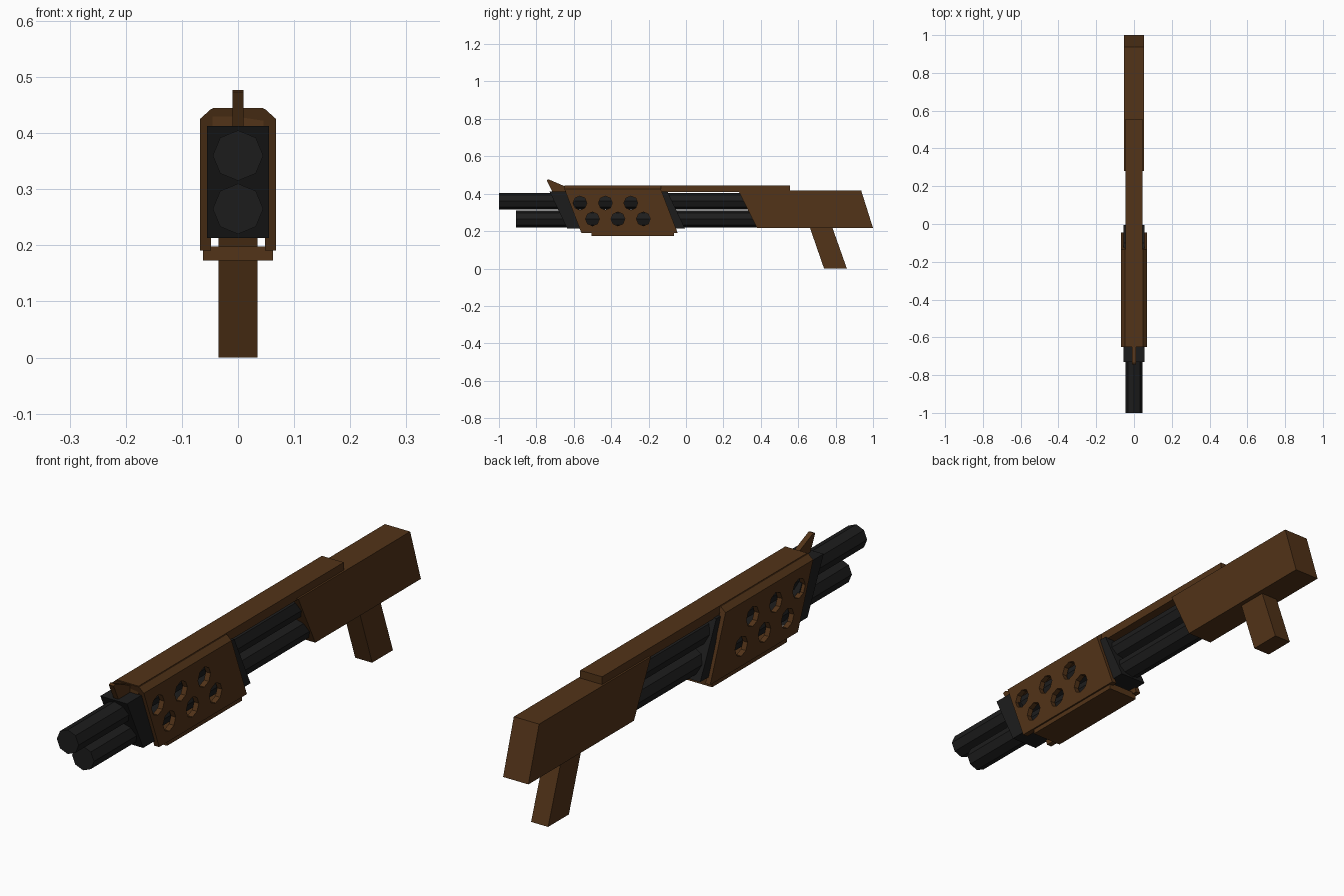
import bpy, bmesh, math

if "Cube" in bpy.data.objects:
    bpy.data.objects.remove(bpy.data.objects["Cube"])


def material(name, rgb):
    m = bpy.data.materials.new(name)
    m.diffuse_color = (*rgb, 1)
    m.use_nodes = True
    m.node_tree.nodes["Principled BSDF"].inputs["Base Color"].default_value = m.diffuse_color
    return m


WOOD = material("brown_wood", (0.084, 0.033, 0.009))
STEEL = material("dark_steel", (0.012, 0.012, 0.012))


def finish(name, bm, mat):
    bmesh.ops.recalc_face_normals(bm, faces=bm.faces)
    me = bpy.data.meshes.new(name)
    bm.to_mesh(me)
    bm.free()
    me.materials.append(mat)
    ob = bpy.data.objects.new(name, me)
    bpy.context.collection.objects.link(ob)
    return ob


def loft(name, a, b, mat):
    """Solid between two matching outlines."""
    bm = bmesh.new()
    va = [bm.verts.new(p) for p in a]
    vb = [bm.verts.new(p) for p in b]
    bm.faces.new(va)
    bm.faces.new(vb)
    n = len(va)
    for i in range(n):
        j = (i + 1) % n
        bm.faces.new((va[i], va[j], vb[j], vb[i]))
    return finish(name, bm, mat)


def slab(name, yz, half, mat):
    """Side profile given thickness across x."""
    return loft(name, [(-half, y, z) for y, z in yz], [(half, y, z) for y, z in yz], mat)


def prism(name, axis, centre, r, start, end, mat, sides=8):
    """Octagonal rod along x or y."""
    ring = [(r * math.cos(math.tau * i / sides), r * math.sin(math.tau * i / sides)) for i in range(sides)]
    if axis == 'y':
        pts = [[(centre[0] + u, t, centre[1] + v) for u, v in ring] for t in (start, end)]
    else:
        pts = [[(t, centre[0] + u, centre[1] + v) for u, v in ring] for t in (start, end)]
    return loft(name, *pts, mat)


# Barrel and magazine tube
prism("upper_barrel", 'y', (0, 0.36), 0.045, -1.0, 0.45, STEEL)
prism("lower_tube", 'y', (0, 0.265), 0.045, -0.91, 0.45, STEEL)

# Slanted clamps around both tubes
for name, y0, y1 in (("front_clamp", -0.73, -0.63), ("rear_clamp", -0.20, -0.10)):
    slab(name, [(y0, 0.413), (y1, 0.413), (y1 + 0.095, 0.213), (y0 + 0.095, 0.213)], 0.055, STEEL)

# Heat shield: inverted U with chamfered shoulders and slanted ends
half = [(0.048, 0.443), (0.068, 0.425), (0.068, 0.191), (0.048, 0.191), (0.048, 0.413)]
section = half + [(-x, z) for x, z in reversed(half)]
slant = lambda z: 0.385 * max(0, 0.425 - z)
shield = loft("heat_shield", [(x, -0.65 + slant(z), z) for x, z in section],
              [(x, -0.135 + slant(z), z) for x, z in section], WOOD)

# Two staggered rows of octagonal vent holes
bpy.context.view_layer.objects.active = shield
for row_y, z in ((-0.567, 0.35), (-0.50, 0.265)):
    for i in range(3):
        cutter = prism("vent_cutter", 'x', (row_y + i * 0.136, z), 0.037, -0.1, 0.1, WOOD)
        cutter.hide_render = True
        mod = shield.modifiers.new("vent", 'BOOLEAN')
        mod.operation = 'DIFFERENCE'
        mod.solver = 'EXACT'
        mod.object = cutter
        bpy.ops.object.modifier_apply(modifier=mod.name)
        bpy.data.objects.remove(cutter)

# Plate under the shield, top rib and front sight
slab("bottom_plate", [(-0.505, 0.173), (-0.065, 0.173), (-0.065, 0.198), (-0.505, 0.198)], 0.062, WOOD)
slab("top_rib", [(-0.648, 0.41), (0.557, 0.41), (0.557, 0.445), (-0.648, 0.445)], 0.045, WOOD)
slab("front_sight", [(-0.745, 0.473), (-0.735, 0.477), (-0.645, 0.438), (-0.645, 0.41), (-0.715, 0.41)], 0.01, WOOD)

# Stock and pistol grip
slab("stock", [(0.28, 0.416), (0.937, 0.416), (1.0, 0.216), (0.38, 0.216)], 0.052, WOOD)
slab("grip", [(0.655, 0.24), (0.775, 0.24), (0.86, 0.0), (0.738, 0.0)], 0.035, WOOD)
